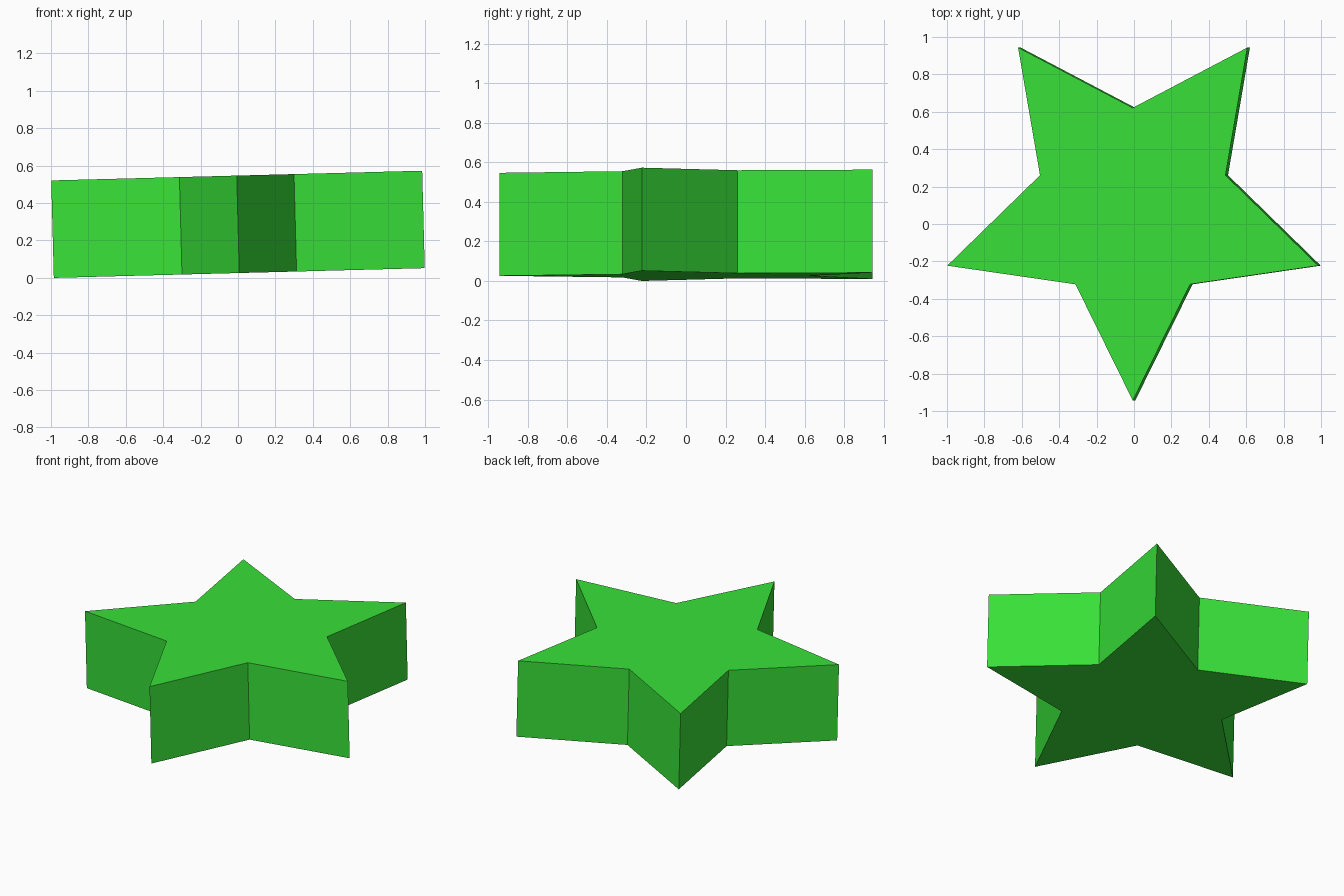
import bpy, bmesh
from math import cos, sin, radians
from mathutils import Matrix

if "Cube" in bpy.data.objects:
    bpy.data.objects.remove(bpy.data.objects["Cube"])

R, H, TILT = 1.043, 0.521, radians(1.5)

# Five-pointed outline: tips alternate with inner corners at half the radius
bm = bmesh.new()
outline = []
for i in range(10):
    a = radians(-90 + 36 * i)
    r = R if i % 2 == 0 else R / 2
    outline.append(bm.verts.new((r * cos(a), r * sin(a), 0)))
base = bm.faces.new(outline)

# Extrude into a thick star
ext = bmesh.ops.extrude_face_region(bm, geom=[base])
top = [v for v in ext["geom"] if isinstance(v, bmesh.types.BMVert)]
bmesh.ops.translate(bm, verts=top, vec=(0, 0, H))
bmesh.ops.recalc_face_normals(bm, faces=bm.faces)

# Slight sideways tilt, then centre and rest on the ground
bmesh.ops.rotate(bm, verts=bm.verts, cent=(0, 0, 0), matrix=Matrix.Rotation(-TILT, 3, "Y"))
lo = [min(v.co[k] for v in bm.verts) for k in range(3)]
hi = [max(v.co[k] for v in bm.verts) for k in range(3)]
bmesh.ops.translate(bm, verts=bm.verts,
                    vec=(-(lo[0] + hi[0]) / 2, -(lo[1] + hi[1]) / 2, -lo[2]))

mesh = bpy.data.meshes.new("star")
bm.to_mesh(mesh)
bm.free()
star = bpy.data.objects.new("star", mesh)
bpy.context.collection.objects.link(star)

# Green material
green = bpy.data.materials.new("green")
green.diffuse_color = (0.04, 0.75, 0.04, 1)
green.use_nodes = True
green.node_tree.nodes["Principled BSDF"].inputs["Base Color"].default_value = green.diffuse_color
mesh.materials.append(green)
